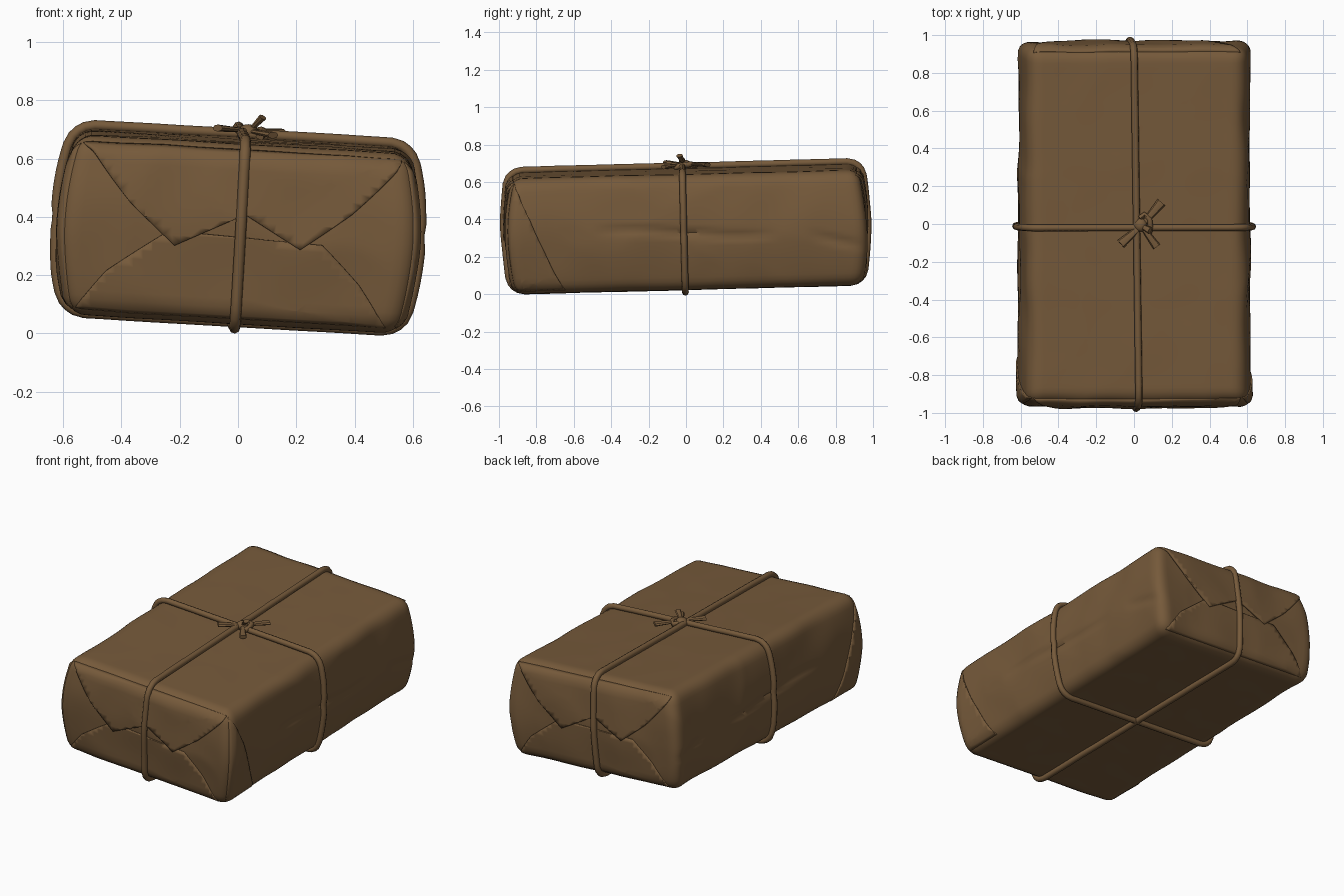
import bpy, bmesh, math
from mathutils import Vector, Matrix, noise

if "Cube" in bpy.data.objects:
    bpy.data.objects.remove(bpy.data.objects["Cube"])

HALF = Vector((0.57, 0.93, 0.31))      # parcel half sizes before bulging
ROUND = 0.06
TILT = Matrix.Rotation(0.025, 3, 'X') @ Matrix.Rotation(0.058, 3, 'Y')
CENTRE = Vector((0, 0, 0.363))

paper = bpy.data.materials.new("brown_paper")
paper.diffuse_color = (0.181, 0.102, 0.043, 1)
paper.use_nodes = True
paper.node_tree.nodes["Principled BSDF"].inputs["Base Color"].default_value = paper.diffuse_color


def surface(p, off=0.0, rough=1.0):
    """Map a point on the plain box to the soft, bulging, tilted parcel."""
    core = Vector([max(-(h - ROUND), min(h - ROUND, c)) for c, h in zip(p, HALF)])
    d = (p - core).normalized()
    q = core + d * ROUND
    u, v, w = (q[i] / HALF[i] for i in range(3))
    side = 1 - d.z * d.z
    # paper wrinkles, strongest on the upright sides
    wr = noise.noise(q * 4.5) * 0.008 + (0.5 - abs(noise.noise(q * 3 + Vector((7, 3, 1))))) * 0.012 - 0.004
    wr *= 0.2 + 0.8 * side
    # long horizontal crease on the two long sides
    if abs(d.x) > 0.5:
        run = max(0, 1 - (abs(q.y) / 0.48) ** 4)
        wr -= 0.016 * run * math.exp(-((q.z + 0.02 * math.sin(q.y * 5)) / 0.016) ** 2)
        run2 = max(0, 1 - ((q.y - 0.77) / 0.15) ** 2)
        wr -= 0.012 * run2 * math.exp(-((q.z + 0.06 + 0.25 * (q.y - 0.77)) / 0.02) ** 2)
    belly = max(0, 1 - w * w)
    q += d * (off + wr * rough)
    q.x += u * 0.045 * belly
    q.y += v * (0.03 + 0.012 * abs(u) ** 5) * belly
    return CENTRE + TILT @ q


def finish(ob, angle=35):
    ob.data.materials.clear()
    ob.data.materials.append(paper)
    bpy.ops.object.select_all(action='DESELECT')
    ob.select_set(True)
    bpy.context.view_layer.objects.active = ob
    bpy.ops.object.shade_smooth_by_angle(angle=math.radians(angle))
    return ob


def mesh_object(name, bm):
    me = bpy.data.meshes.new(name)
    bm.to_mesh(me)
    bm.free()
    ob = bpy.data.objects.new(name, me)
    bpy.context.collection.objects.link(ob)
    return ob


def slice_grid(bm, axis, half, step):
    n = max(2, round(2 * half / step))
    for i in range(1, n):
        co, no = Vector(), Vector()
        co[axis] = -half + 2 * half * i / n
        no[axis] = 1
        bmesh.ops.bisect_plane(bm, geom=bm.verts[:] + bm.edges[:] + bm.faces[:],
                               dist=1e-5, plane_co=co, plane_no=no)


# wrapped parcel body
bm = bmesh.new()
bmesh.ops.create_cube(bm, size=2)
bmesh.ops.scale(bm, vec=HALF, verts=bm.verts)
for ax in range(3):
    slice_grid(bm, ax, HALF[ax], 0.024)
for vert in bm.verts:
    vert.co = surface(vert.co)
finish(mesh_object("parcel_body", bm), 50)


def flap(name, pts, axis, sign, lift):
    """Folded paper layer lying on one upright face; pts are (along, up)."""
    along = 1 - axis
    bm = bmesh.new()
    vs = []
    for a, z in pts:
        co = Vector((0, 0, z))
        co[axis] = sign * HALF[axis]
        co[along] = a
        vs.append(bm.verts.new(co))
    face = bm.faces.new(vs)
    face.normal_update()
    if face.normal[axis] * sign < 0:
        face.normal_flip()
    bmesh.ops.triangulate(bm, faces=bm.faces[:])
    slice_grid(bm, along, HALF[along], 0.03)
    slice_grid(bm, 2, HALF.z, 0.03)
    for vert in bm.verts:
        edge = min(HALF[along] - abs(vert.co[along]), HALF.z - abs(vert.co.z))
        vert.co = surface(vert.co, lift * min(1, edge / 0.06) + 0.001)
    ob = mesh_object(name, bm)
    mod = ob.modifiers.new("thickness", 'SOLIDIFY')
    mod.thickness = 0.012
    mod.offset = -1
    finish(ob, 40)


# envelope folds on both ends (half-turn symmetric)
lower = [(-0.55, -0.30), (-0.42, -0.15), (-0.22, 0.0), (0.27, -0.02), (0.4, -0.15), (0.52, -0.30)]
upper = [(-0.56, 0.305), (-0.5, 0.26), (-0.35, 0.09), (-0.2, -0.05), (0.02, 0.07),
         (0.2, -0.04), (0.36, 0.09), (0.51, 0.24), (0.56, 0.305)]
for end, s in (("front", -1), ("back", 1)):
    flap(end + "_lower_flap", [(-s * a, z) for a, z in lower], 1, s, 0.007)
    flap(end + "_upper_flap", [(-s * a, z) for a, z in upper], 1, s, 0.014)

# curved folds wrapping round onto the long sides
fold = [(-0.925, 0.3), (-0.87, 0.22), (-0.8, 0.09), (-0.73, -0.08), (-0.69, -0.2),
        (-0.65, -0.305), (-0.925, -0.305)]
for side, s in (("left", -1), ("right", 1)):
    flap(side + "_side_fold", fold, 0, s, 0.008)


def cord(name, pts, radius, cyclic):
    cu = bpy.data.curves.new(name, 'CURVE')
    cu.dimensions = '3D'
    cu.bevel_depth = radius
    cu.bevel_resolution = 2
    cu.use_fill_caps = True
    sp = cu.splines.new('POLY')
    sp.points.add(len(pts) - 1)
    for p, co in zip(sp.points, pts):
        p.co = (*co, 1)
    sp.use_cyclic_u = cyclic
    ob = bpy.data.objects.new(name, cu)
    bpy.context.collection.objects.link(ob)
    bpy.ops.object.select_all(action='DESELECT')
    ob.select_set(True)
    bpy.context.view_layer.objects.active = ob
    bpy.ops.object.convert(target='MESH')
    return finish(bpy.context.object, 50)


def loop_points(axis):
    """Rectangle path round the parcel in the plane of the axis and z."""
    a, h, pts = HALF[axis], HALF.z, []
    corners = [(-a, -h), (a, -h), (a, h), (-a, h)]
    for i in range(4):
        p, q = Vector(corners[i]), Vector(corners[(i + 1) % 4])
        n = round((q - p).length / 0.03)
        for k in range(n):
            m = p.lerp(q, k / n)
            co = Vector((0, 0, m.y))
            co[axis] = m.x
            co[1 - axis] = -0.005 - 0.014 * m.x if axis == 1 else -0.012
            pts.append(surface(co, 0.013, 0.6))
    return pts


# string tied both ways round the parcel
cord("lengthwise_string", loop_points(1), 0.019, True)
cord("crosswise_string", loop_points(0), 0.018, True)

# knot
bm = bmesh.new()
bmesh.ops.create_uvsphere(bm, u_segments=16, v_segments=10, radius=1)
bmesh.ops.scale(bm, vec=(0.034, 0.036, 0.026), verts=bm.verts)
bmesh.ops.translate(bm, vec=(0.035, -0.005, 0.692), verts=bm.verts)
finish(mesh_object("knot", bm), 60)
cord("knot_wrap", [(0.075, -0.06, 0.677), (0.088, -0.02, 0.69), (0.082, 0.025, 0.695),
                   (0.055, 0.05, 0.69), (0.03, 0.03, 0.695)], 0.015, False)

# loose string ends, flattened and slightly splayed
start = Vector((0.04, -0.01, 0.695))
for name, tip, width in (("string_end_back", (0.145, 0.115, 0.692), 0.026),
                         ("string_end_left", (-0.07, -0.105, 0.705), 0.026),
                         ("string_end_front", (0.12, -0.12, 0.68), 0.022),
                         ("string_end_up", (0.085, -0.035, 0.742), 0.02)):
    d = Vector(tip) - start
    bm = bmesh.new()
    bmesh.ops.create_cone(bm, cap_ends=True, segments=8, radius1=0.55, radius2=1.0, depth=1)
    for v in bm.verts:
        v.co = (v.co.x * width, v.co.y * 0.012, (v.co.z + 0.5) * d.length)
    # keep the flat side facing up
    z = d.normalized()
    x = z.cross(Vector((0, 0, 1))).normalized()
    rot = Matrix((x, z.cross(x), z)).transposed().to_4x4()
    bmesh.ops.transform(bm, matrix=Matrix.Translation(start) @ rot, verts=bm.verts)
    finish(mesh_object(name, bm), 35)
